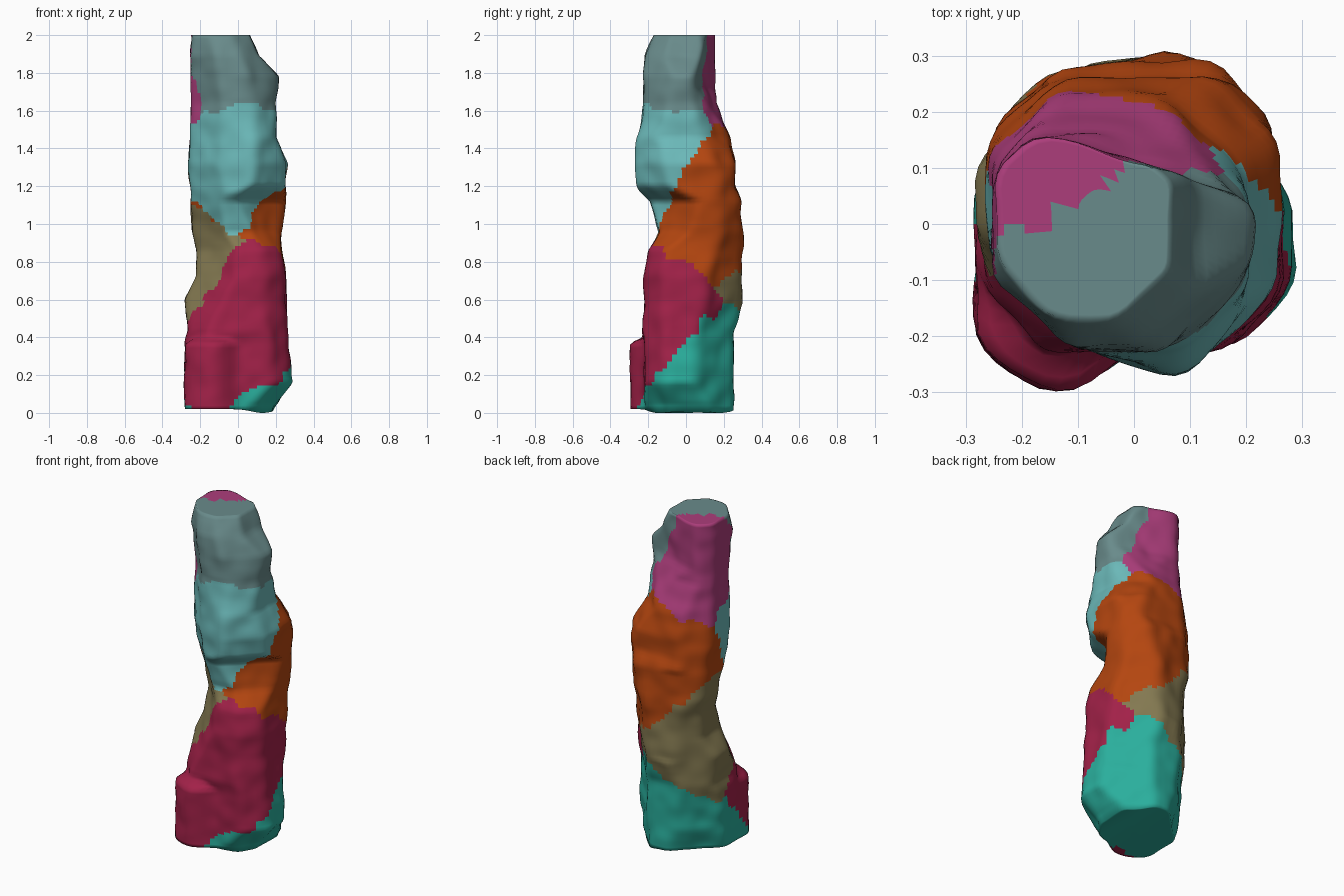
import bpy, bmesh, math
from mathutils import Vector, noise

if "Cube" in bpy.data.objects:
    bpy.data.objects.remove(bpy.data.objects["Cube"])

# Cross-sections: height -> reach in 8 directions (E, NE, N, NW, W, SW, S, SE)
PROFILE = {
    0.02: (.18, .22, .25, .21, .28, .26, .22, .19),
    0.16: (.285, .23, .25, .24, .28, .26, .22, .28),
    0.37: (.27, .23, .25, .26, .28, .27, .22, .275),
    0.43: (.26, .23, .25, .27, .26, .27, .23, .27),
    0.60: (.25, .25, .305, .27, .28, .21, .22, .26),
    0.72: (.25, .26, .30, .27, .22, .17, .22, .26),
    0.86: (.23, .27, .305, .28, .22, .14, .20, .24),
    0.96: (.23, .29, .30, .30, .24, .15, .14, .15),
    1.12: (.25, .30, .29, .30, .25, .19, .19, .13),
    1.20: (.25, .30, .26, .29, .25, .21, .275, .24),
    1.32: (.26, .29, .26, .28, .26, .23, .275, .26),
    1.46: (.20, .20, .23, .26, .25, .22, .26, .25),
    1.64: (.20, .17, .16, .24, .25, .22, .22, .21),
    1.78: (.22, .17, .155, .24, .25, .23, .23, .20),
    1.89: (.11, .14, .155, .24, .25, .24, .22, .16),
    2.00: (.06, .09, .155, .24, .25, .22, .17, .10),
}
# Extra slanted facets: direction in degrees, reach, lowest and highest z
CUTS = [(101, .285, .60, 1.12), (252, .235, 1.16, 1.60), (73, .105, 1.72, 2.0)]
# Foot lump at the front left corner: direction -> reach
FOOT = {150: .20, 180: .28, 239: .335, 304: .185}
FOOT_TOP = .37
# Coloured patches: name -> (centre, display colour)
PATCHES = {
    "top_front_patch": ((0, -.12, 1.88), (.41, .54, .54)),
    "top_back_patch": ((-.17, .15, 1.81), (.67, .25, .48)),
    "upper_front_patch": ((.04, -.2, 1.35), (.42, .72, .72)),
    "middle_back_patch": ((.09, .2, 1.14), (.70, .28, .09)),
    "middle_left_patch": ((-.26, .08, .73), (.51, .47, .32)),
    "base_front_patch": ((.01, -.22, .47), (.63, .15, .29)),
    "base_back_patch": ((.07, .16, .13), (.18, .68, .61)),
}
SIDES, LEVELS = 72, 110
LEVEL_Z = sorted(PROFILE)


def reach_at(z):
    """Blend the two neighbouring cross-sections."""
    for lo, hi in zip(LEVEL_Z, LEVEL_Z[1:]):
        if z <= hi + 1e-6:
            t = (z - lo) / (hi - lo)
            return [a + (b - a) * t for a, b in zip(PROFILE[lo], PROFILE[hi])]


def polygon_radius(a, planes):
    """Distance from the axis to a convex polygon given by its side planes."""
    return min(h / math.cos(a - d) for d, h in planes if math.cos(a - d) > .1)


def outline(z):
    """Faceted section with slightly rounded corners and a rough surface."""
    body = [(k * math.pi / 4, h) for k, h in enumerate(reach_at(z))]
    for deg, h, lo, hi in CUTS:
        gap = max(lo - z, z - hi, 0)          # facets fade out above and below
        body.append((math.radians(deg), h + gap * .5))
    shrink = max(z - FOOT_TOP, 0) * 2.0
    foot = [(math.radians(d), h - shrink) for d, h in FOOT.items()]
    radii = []
    for i in range(SIDES):
        a = math.tau * i / SIDES
        r = polygon_radius(a, body)
        if z < FOOT_TOP + .06 and 160 < math.degrees(a) < 300:
            r = max(r, polygon_radius(a, foot))
        radii.append(r)
    pts = []
    for i in range(SIDES):
        a = math.tau * i / SIDES
        r = sum(radii[(i + k) % SIDES] for k in (-1, 0, 1)) / 3
        d = Vector((math.cos(a), math.sin(a), 0))
        r += 0.011 * noise.noise((d * r + Vector((0, 0, z))) * 10)
        pts.append(d * r + Vector((0, 0, z)))
    return pts


# Whole column: rings up the side, shrinking rings for the two end faces
rings = [outline(0.02 + 1.98 * i / LEVELS) for i in range(LEVELS + 1)]


def cap(ring):
    return [[Vector((p.x * s, p.y * s, p.z)) for p in ring]
            for s in (.95, .8, .6, .4, .2, .02)]


bottom = cap(rings[0])[::-1]
for ring in bottom + [rings[0]]:
    for p in ring:
        p.z -= 0.02 * math.exp(-((p.x - .13) / .08) ** 2)
rings = bottom + rings + cap(rings[-1])

bm = bmesh.new()
grid = [[bm.verts.new(p) for p in ring] for ring in rings]
for lower, upper in zip(grid, grid[1:]):
    for i in range(SIDES):
        j = (i + 1) % SIDES
        bm.faces.new((lower[i], lower[j], upper[j], upper[i]))
bm.faces.new(grid[0][::-1])
bm.faces.new(grid[-1])
bm.normal_update()

# Each face belongs to the patch whose centre is nearest
groups = {name: [] for name in PATCHES}
for f in bm.faces:
    c = f.calc_center_median()
    c += 0.04 * noise.noise_vector(c * 12)
    groups[min(PATCHES, key=lambda n: (c - Vector(PATCHES[n][0])).length)].append(f)

# One object per patch, keeping the shading continuous across the seams
for name, faces in groups.items():
    verts = list(dict.fromkeys(v for f in faces for v in f.verts))
    index = {v: i for i, v in enumerate(verts)}
    mesh = bpy.data.meshes.new(name)
    mesh.from_pydata([v.co for v in verts], [],
                     [[index[v] for v in f.verts] for f in faces])
    mesh.shade_smooth()
    mesh.normals_split_custom_set_from_vertices([v.normal for v in verts])
    mat = bpy.data.materials.new(name + "_colour")
    mat.diffuse_color = (*[c ** 2.2 for c in PATCHES[name][1]], 1)
    mat.use_nodes = True
    mat.node_tree.nodes["Principled BSDF"].inputs["Base Color"].default_value = mat.diffuse_color
    mesh.materials.append(mat)
    bpy.context.collection.objects.link(bpy.data.objects.new(name, mesh))
bm.free()
